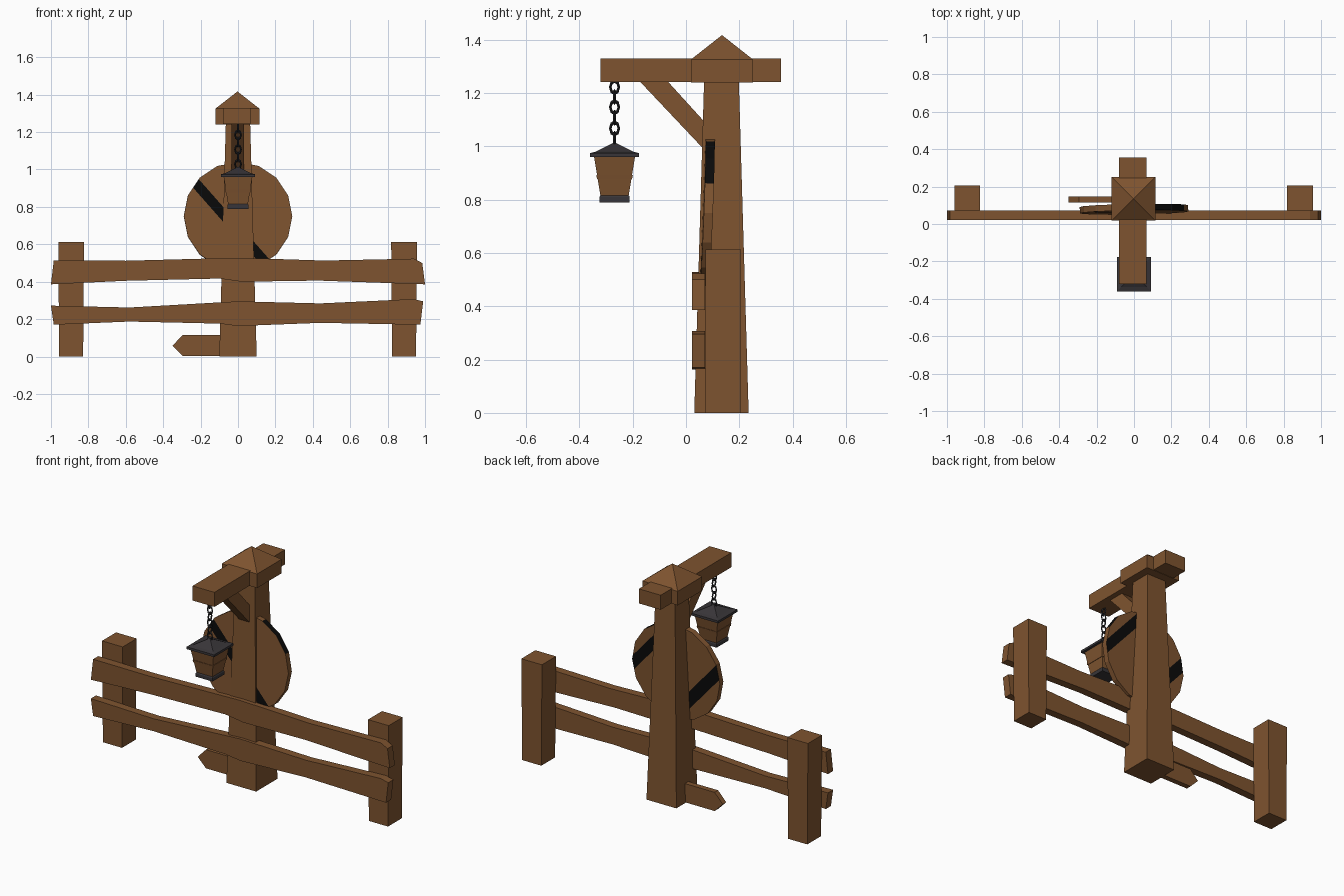
import bpy, bmesh, math
from mathutils import Vector, Matrix

if "Cube" in bpy.data.objects:
    bpy.data.objects.remove(bpy.data.objects["Cube"])


def material(name, rgb):
    m = bpy.data.materials.new(name)
    m.diffuse_color = (*rgb, 1)
    m.use_nodes = True
    m.node_tree.nodes["Principled BSDF"].inputs["Base Color"].default_value = m.diffuse_color
    return m


wood = material("brown wood", (0.21, 0.088, 0.029))
black = material("black paint", (0.003, 0.003, 0.003))
iron = material("dark iron", (0.04, 0.036, 0.04))
chain_iron = material("chain iron", (0.018, 0.018, 0.02))


def finish(bm, name, *mats):
    bmesh.ops.recalc_face_normals(bm, faces=bm.faces)
    me = bpy.data.meshes.new(name)
    bm.to_mesh(me)
    bm.free()
    for m in mats:
        me.materials.append(m)
    ob = bpy.data.objects.new(name, me)
    bpy.context.collection.objects.link(ob)
    return ob


def tower(name, cx, cy, levels, mat):
    """Stack of square sections (z, half x, half y); a zero size makes a point."""
    bm = bmesh.new()
    rings = []
    for z, hx, hy in levels:
        if hx == 0:
            rings.append([bm.verts.new((cx, cy, z))])
        else:
            rings.append([bm.verts.new((cx + sx * hx, cy + sy * hy, z))
                          for sx, sy in ((-1, -1), (1, -1), (1, 1), (-1, 1))])
    for a, b in zip(rings, rings[1:]):
        for i in range(4):
            j = (i + 1) % 4
            if len(b) == 1:
                bm.faces.new((a[i], a[j], b[0]))
            else:
                bm.faces.new((a[i], a[j], b[j], b[i]))
    for r in (rings[0], rings[-1]):
        if len(r) == 4:
            bm.faces.new(r)
    return finish(bm, name, mat)


def prism(name, points, lo, hi, axis, mat):
    """Extrude a profile along x (points are y, z) or along y (points are x, z)."""
    bm = bmesh.new()
    put = (lambda p, d: (d, p[0], p[1])) if axis == "x" else (lambda p, d: (p[0], d, p[1]))
    a = [bm.verts.new(put(p, lo)) for p in points]
    b = [bm.verts.new(put(p, hi)) for p in points]
    bm.faces.new(a)
    bm.faces.new(b)
    for i in range(len(a)):
        j = (i + 1) % len(a)
        bm.faces.new((a[i], a[j], b[j], b[i]))
    return finish(bm, name, mat)


# Main post with its pyramid cap, cross beam and brace
PY = 0.133
tower("main_post", 0, PY, [(0, 0.1, 0.102), (1.25, 0.065, 0.065)], wood)
tower("post_cap", -0.003, PY + 0.002,
      [(1.24, 0.118, 0.117), (1.325, 0.118, 0.117), (1.417, 0, 0)], wood)
tower("cross_beam", -0.007, 0.018, [(1.242, 0.073, 0.338), (1.33, 0.073, 0.338)], wood)
prism("beam_brace", [(-0.175, 1.245), (-0.07, 1.245), (0.08, 1.08), (0.08, 0.975)],
      -0.035, 0.033, "x", wood)

# Fence posts
for side, x in (("left", -0.892), ("right", 0.888)):
    tower(side + "_fence_post", x, 0.14, [(0, 0.064, 0.066), (0.612, 0.069, 0.067)], wood)

# Two hand-hewn rails
prism("upper_rail", [(-1, 0.386), (-0.6, 0.405), (-0.1, 0.417), (0.02, 0.4), (0.43, 0.406),
                     (1, 0.386), (0.985, 0.5), (0.94, 0.523), (0.46, 0.513), (0, 0.528),
                     (-0.6, 0.512), (-0.985, 0.514)], 0.022, 0.071, "y", wood)
prism("lower_rail", [(-0.985, 0.17), (-0.58, 0.187), (-0.1, 0.176), (0, 0.163), (0.44, 0.18),
                     (0.975, 0.17), (0.99, 0.295), (0.94, 0.307), (0.44, 0.284), (0, 0.295),
                     (-0.58, 0.262), (-1, 0.272)], 0.022, 0.071, "y", wood)

# Pointed board at the foot of the post
prism("pointer_board", [(0, 0.003), (-0.295, 0.003), (-0.35, 0.058), (-0.295, 0.116),
                        (0, 0.116)], 0.115, 0.148, "y", wood)

# Round disc running through the post, with painted diagonal stripes
bm = bmesh.new()
bmesh.ops.create_cone(bm, cap_ends=True, segments=16, radius1=0.29, radius2=0.29,
                      depth=0.034, matrix=Matrix.Rotation(math.pi / 2, 4, "X"))
across = Vector((0.75, 0, 0.66)).normalized()
front_band = (-0.08, -0.027)
back_bands = ((-0.20, -0.13), (0.17, 0.23))
for d in (*front_band, *back_bands[0], *back_bands[1]):
    bmesh.ops.bisect_plane(bm, geom=bm.verts[:] + bm.edges[:] + bm.faces[:],
                           plane_co=across * d, plane_no=across)
bm.normal_update()
for f in bm.faces:
    c = f.calc_center_median()
    d = c.dot(across)
    if f.normal.y < -0.5:
        painted = front_band[0] < d < front_band[1]
    elif f.normal.y > 0.5:
        painted = any(a < d < b for a, b in back_bands)
    else:
        painted = 20 < math.degrees(math.atan2(c.z, c.x)) < 65
    f.material_index = int(painted)
disc = finish(bm, "round_disc", wood, black)
disc.location = (0, 0.079, 0.75)
disc.rotation_euler = (math.radians(-2.2), 0, math.radians(1))

# Lantern: base, body, band and roof
LY = -0.268
tower("lantern_base", 0, LY, [(0.79, 0.057, 0.057), (0.81, 0.057, 0.057),
                              (0.824, 0.048, 0.048)], iron)
tower("lantern_body", 0, LY, [(0.815, 0.053, 0.053), (0.962, 0.077, 0.077)], wood)
tower("lantern_band", 0, LY, [(0.878, 0.066, 0.066), (0.892, 0.0685, 0.0685)], wood)
tower("lantern_roof", 0, LY, [(0.96, 0.092, 0.092), (0.974, 0.092, 0.092),
                              (0.98, 0.07, 0.07), (1.015, 0, 0)], iron)

# Chain of alternating links
for i, z in enumerate((1.222, 1.185, 1.147, 1.107, 1.067, 1.028)):
    bpy.ops.mesh.primitive_torus_add(
        major_segments=8, minor_segments=4, major_radius=0.016, minor_radius=0.005,
        location=(0, LY, z), rotation=(0, math.pi / 2, (i % 2) * math.pi / 2))
    link = bpy.context.object
    link.name = "chain_link"
    link.scale.x = 1.45
    link.data.materials.append(chain_iron)
